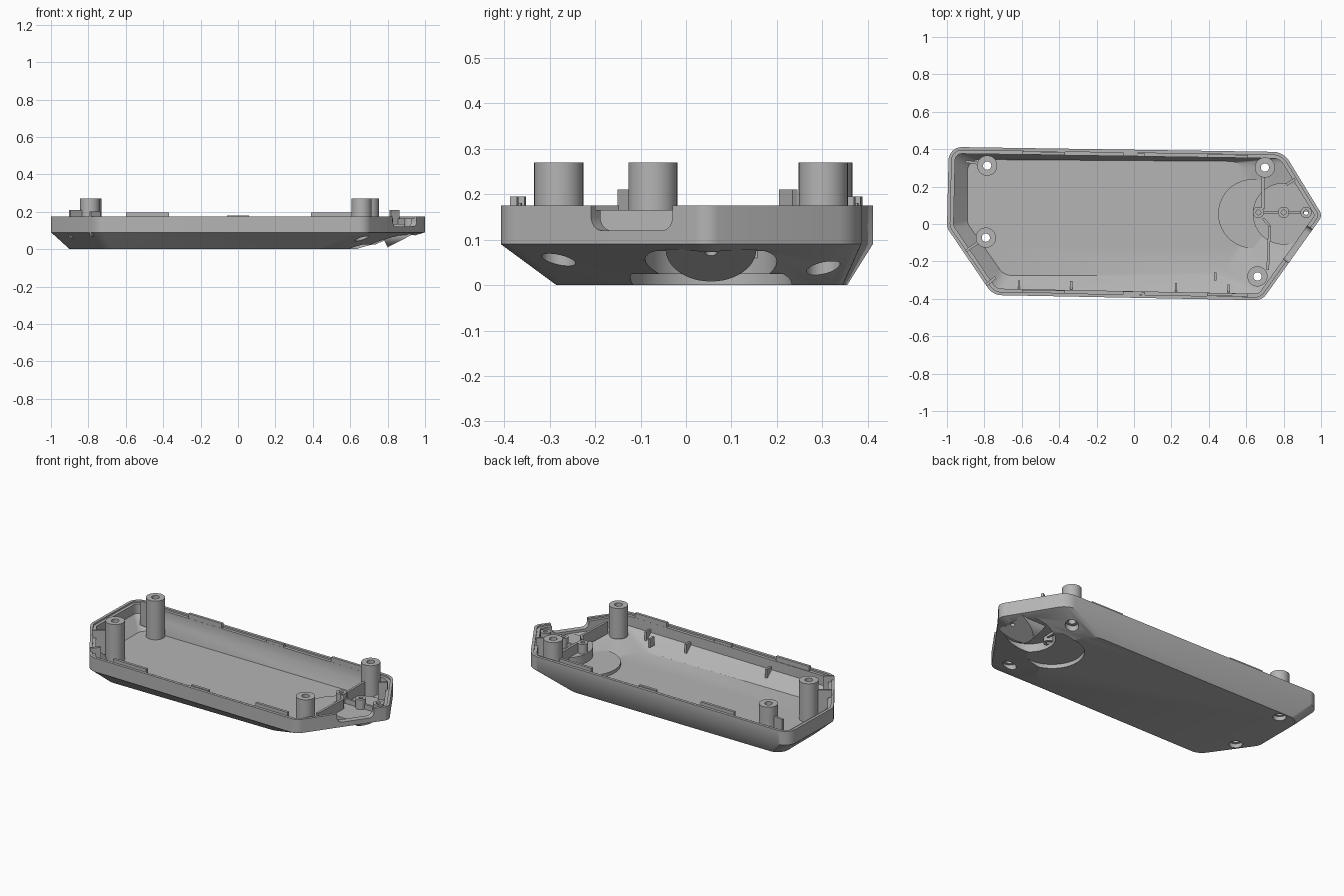
import bpy, bmesh, math
from mathutils import Vector

if "Cube" in bpy.data.objects:
    bpy.data.objects.remove(bpy.data.objects["Cube"], do_unlink=True)

# One plain grey plastic
grey = bpy.data.materials.new("grey plastic")
grey.use_nodes = True
colour = (0.46, 0.46, 0.46, 1)
grey.diffuse_color = colour
grey.node_tree.nodes["Principled BSDF"].inputs["Base Color"].default_value = colour
parts = []


def loft(name, rings):
    """Closed solid skinned through rings with equal point counts."""
    bm = bmesh.new()
    rows = [[bm.verts.new(p) for p in ring] for ring in rings]
    n = len(rows[0])
    for low, high in zip(rows, rows[1:]):
        for i in range(n):
            j = (i + 1) % n
            bm.faces.new((low[i], low[j], high[j], high[i]))
    bm.faces.new(rows[0][::-1])
    bm.faces.new(rows[-1])
    return finish(name, bm)


def finish(name, bm):
    bmesh.ops.recalc_face_normals(bm, faces=bm.faces)
    mesh = bpy.data.meshes.new(name)
    bm.to_mesh(mesh)
    bm.free()
    mesh.materials.append(grey)
    ob = bpy.data.objects.new(name, mesh)
    bpy.context.collection.objects.link(ob)
    parts.append(ob)
    return ob


def circle(x, y, z, r, n=40):
    return [(x + r * math.cos(math.tau * i / n), y + r * math.sin(math.tau * i / n), z) for i in range(n)]


def cylinder(name, x, y, z0, z1, r):
    return loft(name, [circle(x, y, z0, r), circle(x, y, z1, r)])


def tube(name, x, y, z0, z1, r, hole):
    bm = bmesh.new()
    rows = [[bm.verts.new(p) for p in circle(x, y, z, rad, 32)]
            for z, rad in ((z0, r), (z1, r), (z1, hole), (z0, hole))]
    for a, b in zip(rows, rows[1:] + rows[:1]):
        for i in range(32):
            j = (i + 1) % 32
            bm.faces.new((a[i], a[j], b[j], b[i]))
    return finish(name, bm)


def bar(name, p, q, z0, z1, t=0.014):
    """Thin upright wall running from p to q."""
    p, q = Vector(p), Vector(q)
    d = (q - p).normalized() * t / 2
    s = Vector((-d.y, d.x))
    foot = [p + s, q + s, q - s, p - s]
    return loft(name, [[(v.x, v.y, z) for v in foot] for z in (z0, z1)])


def outline(corners, radii, z, inset=0.0, seg=6):
    """Rounded polygon ring, moved inwards by inset."""
    pts = [Vector(c) for c in corners]
    ring = []
    for i, p in enumerate(pts):
        a = (pts[i - 1] - p).normalized()
        b = (pts[(i + 1) % len(pts)] - p).normalized()
        half = a.angle(b) / 2
        mid = (a + b).normalized()
        p = p + mid * inset / math.sin(half)
        r = max(radii[i] - inset, 0.015)
        centre = p + mid * r / math.sin(half)
        start = p + a * r / math.tan(half) - centre
        end = p + b * r / math.tan(half) - centre
        for k in range(seg + 1):
            v = start.lerp(end, k / seg).normalized() * r + centre
            ring.append((v.x, v.y, z))
    return ring


def cut(target, cutter):
    mod = target.modifiers.new("cut", "BOOLEAN")
    mod.operation = "DIFFERENCE"
    mod.solver = "EXACT"
    mod.object = cutter
    deps = bpy.context.evaluated_depsgraph_get()
    target.data = bpy.data.meshes.new_from_object(target.evaluated_get(deps))
    target.modifiers.clear()
    parts.remove(cutter)
    bpy.data.objects.remove(cutter, do_unlink=True)


# Six-sided tray plan: wall outline and smaller floor outline
wall = [(-0.99, 0.412), (0.80, 0.385), (1.008, 0.045), (0.685, -0.408), (-0.755, -0.38), (-1.0, -0.02)]
floor = [(-0.90, 0.355), (0.57, 0.345), (0.72, 0.075), (0.47, -0.285), (-0.70, -0.285), (-0.90, 0.0)]
radii = [0.07, 0.10, 0.045, 0.07, 0.09, 0.07]

tray = loft("tray_shell", [outline(floor, radii, 0), outline(wall, radii, 0.09), outline(wall, radii, 0.175)])

# Hollow, leaving a raised disc and a thick nose around the outlet
cavity = loft("cavity", [outline(floor, radii, 0.03, 0.01), outline(wall, radii, 0.105, 0.035),
                         outline(wall, radii, 0.3, 0.035)])
NOSE_Y = 0.055
cut(cavity, cylinder("disc_fill", 0.635, NOSE_Y, -0.1, 0.05, 0.185))
cut(cavity, cylinder("nose_fill", 0.80, NOSE_Y, -0.1, 0.105, 0.165))
cut(tray, cavity)

# Stepped rim, underside recesses
cut(tray, loft("rim_step", [outline(wall, radii, z, 0.017) for z in (0.165, 0.25)]))
cut(tray, cylinder("disc_recess", 0.635, NOSE_Y, -0.1, 0.025, 0.178))
cut(tray, cylinder("nose_recess", 0.80, NOSE_Y, -0.1, 0.075, 0.145))

# Rounded notch in the front nose wall
along = Vector((0.323, 0.453)).normalized()
out = Vector((along.y, -along.x))
mid = Vector((0.885, -0.115))
profile = outline([(-0.11, 0.12), (0.11, 0.12), (0.11, 0.3), (-0.11, 0.3)], [0.03] * 4, 0)
notch_rings = []
for depth in (-0.06, 0.06):
    notch_rings.append([(*(mid + along * u + out * depth), v) for u, v, _ in profile])
cut(tray, loft("notch", notch_rings))

# Screw posts with holes open to the underside
posts = [("rear_right", -0.785, 0.312, 0.025), ("front_right", -0.792, -0.073, 0.025),
         ("rear_left", 0.70, 0.302, 0.06), ("front_left", 0.66, -0.28, 0.08)]
for label, x, y, z in posts:
    cut(tray, cylinder("screw_hole", x, y, -0.1, z + 0.06, 0.037))
    tube(label + "_post", x, y, z, 0.27, 0.054, 0.022)

# Half-round outlet block with a sloping face under the nose
back, front = [], []
for k in range(25):
    a = math.pi * (1 + k / 24)
    y, z = NOSE_Y + 0.1 * math.cos(a), 0.08 + 0.072 * math.sin(a)
    back.append((0.80 - (z - 0.01) * 0.5, y, z))
    front.append((0.80 + (z - 0.01) * 1.95, y, z))
block = loft("outlet_block", [back, front])
for ob in (block, tray):
    cut(ob, cylinder("outlet_hole", 0.92, NOSE_Y, -0.1, 0.15, 0.013))

# Nose compartment: small bosses, spine and divider walls
for i, x in enumerate((0.665, 0.80, 0.92)):
    tube("small_boss_%d" % i, x, 0.062, 0.045 if i == 0 else 0.085, 0.165, 0.03, 0.013)
bar("nose_spine_a", (0.695, 0.062), (0.77, 0.062), 0.08, 0.135)
bar("nose_spine_b", (0.83, 0.062), (0.89, 0.062), 0.09, 0.135)
bar("divider_rear", (0.69, 0.25), (0.69, 0.08), 0.06, 0.165)
bar("divider_step", (0.69, 0.03), (0.725, -0.01), 0.08, 0.165)
bar("divider_front", (0.725, -0.01), (0.715, -0.245), 0.09, 0.165)

# Locating ribs standing above the rim
bar("rib_front_right", (-0.835, -0.10), (-0.90, -0.145), 0.06, 0.21)
bar("rib_rear_right", (-0.835, 0.325), (-0.90, 0.335), 0.06, 0.21)
bar("rib_corner", (-0.74, -0.285), (-0.79, -0.325), 0.07, 0.2)
bar("rib_nose", (0.815, 0.21), (0.86, 0.24), 0.09, 0.21)

# Raised lips along both long walls
for side, y0, y1 in (("rear", 0.411, 0.384), ("front", -0.378, -0.407)):
    sign = 1 if side == "rear" else -1
    for i, (xa, xb, top) in enumerate(((-0.6, -0.37, 0.195), (-0.06, 0.06, 0.181), (0.39, 0.61, 0.195))):
        ends = [(x, y0 + (y1 - y0) * (x + 1) / 1.75 - sign * 0.025) for x in (xa, xb)]
        bar("%s_lip_%d" % (side, i), ends[0], ends[1], 0.13, top, 0.016)

# Small fins on the sloping front wall
for i, (x, y) in enumerate(((-0.615, -0.325), (-0.335, -0.328), (0.225, -0.338), (0.435, -0.28), (0.505, -0.345))):
    bar("wall_fin_%d" % i, (x, y - 0.022), (x, y + 0.022), 0.07, 0.125, 0.012)

# Smooth rounded faces, keep hard edges
bpy.ops.object.select_all(action="DESELECT")
for ob in parts:
    ob.select_set(True)
bpy.context.view_layer.objects.active = tray
bpy.ops.object.shade_smooth_by_angle(angle=math.radians(30))
